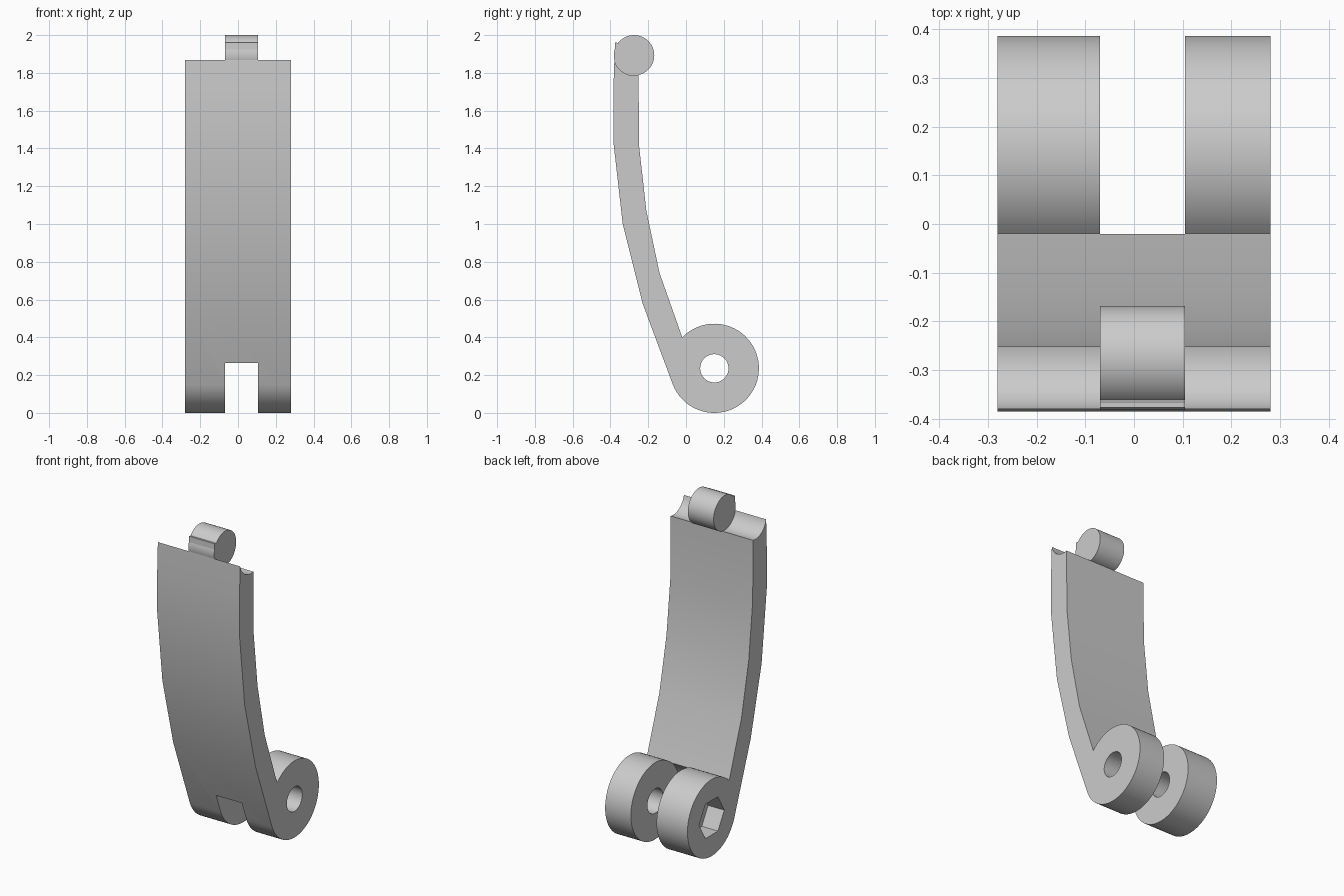
import bpy, bmesh
from math import sin, cos, radians, pi

if "Cube" in bpy.data.objects:
    bpy.data.objects.remove(bpy.data.objects["Cube"])

grey = bpy.data.materials.new("plain grey")
grey.use_nodes = True
grey.diffuse_color = (0.6, 0.6, 0.6, 1)
grey.node_tree.nodes["Principled BSDF"].inputs["Base Color"].default_value = (0.6, 0.6, 0.6, 1)

HALF = 0.28                       # half the width of the arm
GAP = (-0.07, 0.105)              # slot between the two knuckles
HINGE, HINGE_R = (0.15, 0.236), 0.236
PIN, PIN_R = (-0.275, 1.893), 0.107


def arc(centre, r, start, end, n):
    """Points (y, z) along an arc, angles in degrees."""
    steps = [radians(start + (end - start) * i / n) for i in range(n + 1)]
    return [(centre[0] + r * cos(a), centre[1] + r * sin(a)) for a in steps]


def circle(centre, r, n=64):
    return arc(centre, r, 0, 360, n)[:-1]


def box(y0, y1, z0, z1):
    return [(y0, z0), (y1, z0), (y1, z1), (y0, z1)]


def prism(name, profile, x0, x1):
    """Extrude a side profile across the width."""
    bm = bmesh.new()
    face = bm.faces.new([bm.verts.new((x0, y, z)) for y, z in profile])
    ext = bmesh.ops.extrude_face_region(bm, geom=[face])
    moved = [v for v in ext["geom"] if isinstance(v, bmesh.types.BMVert)]
    bmesh.ops.translate(bm, verts=moved, vec=(x1 - x0, 0, 0))
    bmesh.ops.recalc_face_normals(bm, faces=bm.faces)
    mesh = bpy.data.meshes.new(name)
    bm.to_mesh(mesh)
    bm.free()
    mesh.materials.append(grey)
    obj = bpy.data.objects.new(name, mesh)
    bpy.context.collection.objects.link(obj)
    return obj


def activate(obj):
    bpy.ops.object.select_all(action='DESELECT')
    obj.select_set(True)
    bpy.context.view_layer.objects.active = obj


def cut(obj, profile, x0, x1):
    """Subtract a prism and discard the cutter."""
    cutter = prism("cutter", profile, x0, x1)
    cutter.hide_render = True
    mod = obj.modifiers.new("cut", 'BOOLEAN')
    mod.operation, mod.solver, mod.object = 'DIFFERENCE', 'EXACT', cutter
    activate(obj)
    bpy.ops.object.modifier_apply(modifier=mod.name)
    bpy.data.objects.remove(cutter)


def smooth(obj):
    activate(obj)
    bpy.ops.object.shade_smooth_by_angle(angle=radians(30))


# Curved arm running down into the round knuckle
front = [(-0.365, 1.96), (-0.376, 1.96), (-0.385, 1.7), (-0.385, 1.44),
         (-0.335, 1.0), (-0.23, 0.58)]
back = [(-0.14, 0.74), (-0.21, 1.07), (-0.248, 1.41), (-0.252, 1.85)]
arm = prism("curved_arm", front + arc(HINGE, HINGE_R, 202, 496, 56) + back, -HALF, HALF)

# Scooped top edge, with a small tab left in the middle
cut(arm, circle(PIN, PIN_R), -0.4, 0.4)
for x0, x1 in ((-0.4, GAP[0]), (GAP[1], 0.4)):
    cut(arm, box(-0.5, 0, 1.9, 2.1), x0, x1)

# Slot between the knuckles
cut(arm, circle(HINGE, HINGE_R + 0.003), *GAP)
cut(arm, box(-0.3, 0.15, -0.1, 0.265), *GAP)

# Round bolt hole and hexagonal nut pocket
cut(arm, circle(HINGE, 0.075, 40), -0.4, 0.4)
cut(arm, circle(HINGE, 0.122, 6), -0.4, -0.17)
smooth(arm)

# Short round pin seated in the scoop
pin = prism("top_pin", circle(PIN, PIN_R), *GAP)
smooth(pin)
